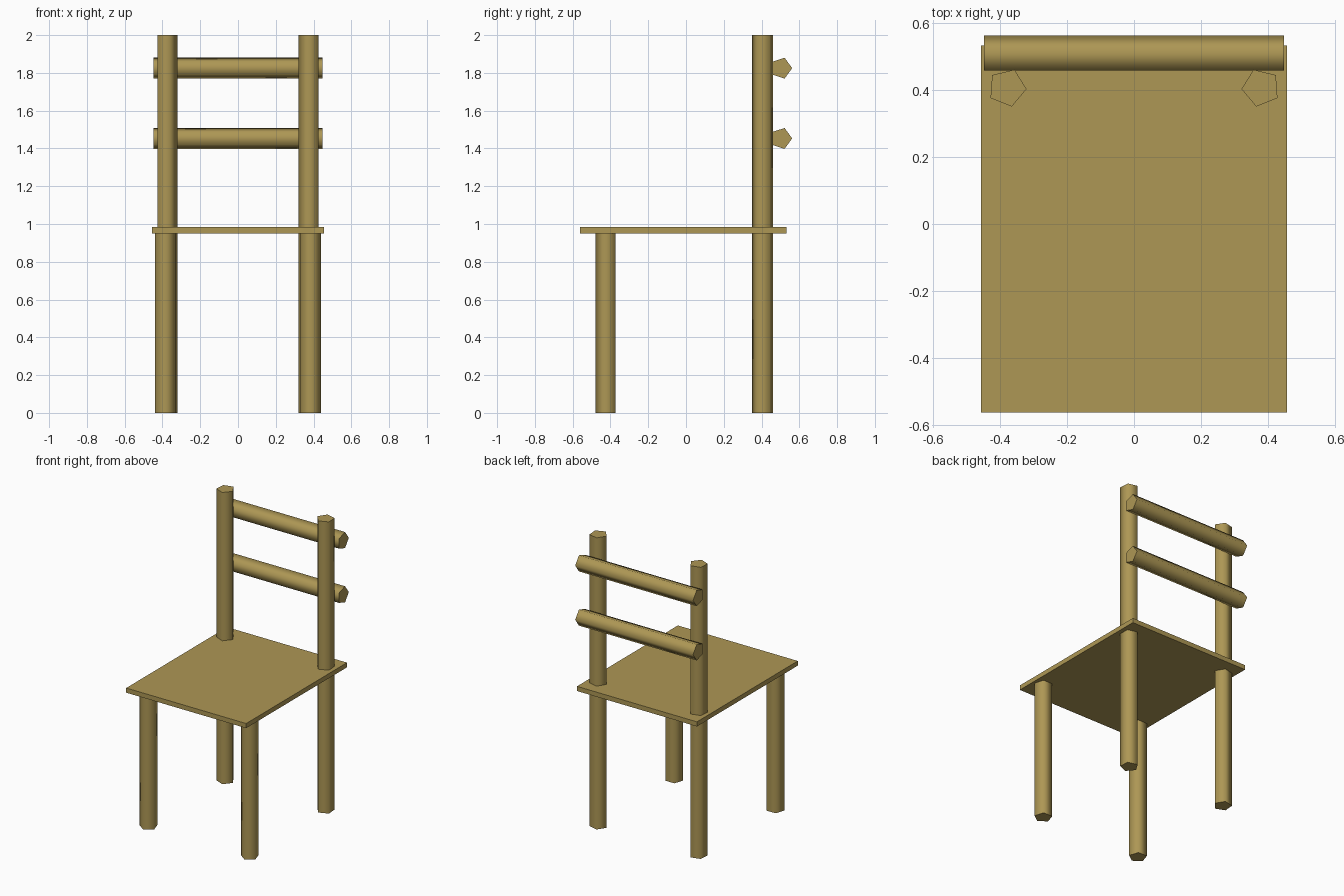
import bpy, bmesh
from math import cos, sin, radians
from mathutils import Matrix

default = bpy.data.objects.get("Cube")
if default:
    bpy.data.objects.remove(default, do_unlink=True)

# One wood colour for the whole chair
WOOD_COLOUR = (0.42, 0.31, 0.09, 1)
wood = bpy.data.materials.new("wood")
wood.use_nodes = True
wood.diffuse_color = WOOD_COLOUR
wood.node_tree.nodes["Principled BSDF"].inputs["Base Color"].default_value = WOOD_COLOUR

RADIUS = 0.058
SIDES = 5
ALONG_X = Matrix(((0, 0, 1), (1, 0, 0), (0, 1, 0))).to_4x4()


def add_object(name, bm, location):
    bmesh.ops.recalc_face_normals(bm, faces=bm.faces[:])
    mesh = bpy.data.meshes.new(name)
    bm.to_mesh(mesh)
    bm.free()
    mesh.materials.append(wood)
    obj = bpy.data.objects.new(name, mesh)
    obj.location = location
    bpy.context.collection.objects.link(obj)
    return obj


def add_pole(name, location, low, high, first_angle, turn=Matrix()):
    """Five-sided pole with smooth sides and flat ends."""
    bm = bmesh.new()
    angles = [radians(first_angle + 360 * i / SIDES) for i in range(SIDES)]
    bottom, top = [[bm.verts.new((RADIUS * cos(a), RADIUS * sin(a), z)) for a in angles]
                   for z in (low, high)]
    bm.faces.new(bottom)
    bm.faces.new(top)
    for i in range(SIDES):
        j = (i + 1) % SIDES
        side = bm.faces.new((bottom[i], bottom[j], top[j], top[i]))
        side.smooth = True
    bm.transform(turn)
    return add_object(name, bm, location)


# Seat board
SEAT_BOTTOM, SEAT_TOP = 0.951, 0.983
bm = bmesh.new()
bmesh.ops.create_cube(bm, size=1)
bmesh.ops.scale(bm, vec=(0.91, 1.093, SEAT_TOP - SEAT_BOTTOM), verts=bm.verts[:])
add_object("seat", bm, (0, -0.015, (SEAT_BOTTOM + SEAT_TOP) / 2))

# Short front legs and tall back posts, mirrored left to right
for side, sign, inward in (("left", 1, 184), ("right", -1, -4)):
    add_pole("front_leg_" + side, (sign * 0.384, -0.421, 0), 0, SEAT_BOTTOM, -90)
    add_pole("back_post_" + side, (sign * 0.378, 0.406, 0), 0, 2, inward)

# Rails across the rear of the back posts
for name, height in (("lower_back_rail", 1.453), ("upper_back_rail", 1.825)):
    add_pole(name, (0, 0.504, height), -0.447, 0.447, 0, ALONG_X)
